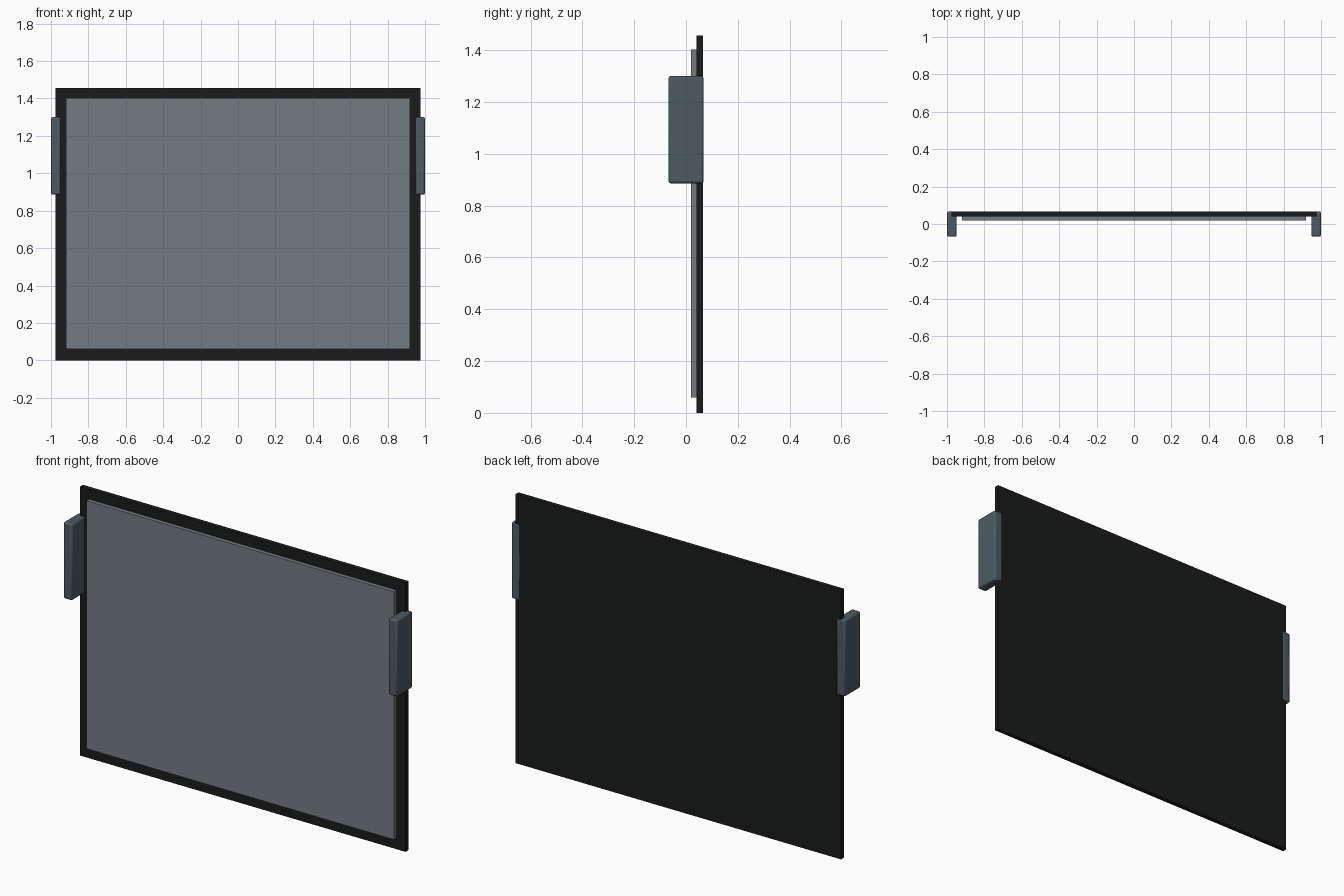
import bpy

if "Cube" in bpy.data.objects:
    bpy.data.objects.remove(bpy.data.objects["Cube"])


def material(name, rgb):
    mat = bpy.data.materials.new(name)
    mat.diffuse_color = (*rgb, 1)
    mat.use_nodes = True
    mat.node_tree.nodes["Principled BSDF"].inputs["Base Color"].default_value = mat.diffuse_color
    return mat


def box(name, lo, hi, mat, bevel=0):
    center = [(a + b) / 2 for a, b in zip(lo, hi)]
    bpy.ops.mesh.primitive_cube_add(size=1, location=center)
    obj = bpy.context.object
    obj.name = name
    obj.scale = [b - a for a, b in zip(lo, hi)]
    bpy.ops.object.transform_apply(location=False, rotation=False, scale=True)
    obj.data.materials.append(mat)
    if bevel:
        mod = obj.modifiers.new("Rounded edges", "BEVEL")
        mod.width = bevel
        mod.segments = 2
        bpy.ops.object.shade_smooth_by_angle()
    return obj


black = material("black_frame", (0.01, 0.012, 0.012))
grey = material("grey_panel", (0.17, 0.2, 0.22))
slate = material("slate_clip", (0.075, 0.105, 0.12))

# Backing plate whose border shows as the frame
box("backing_frame", (-0.975, 0.041, 0), (0.975, 0.066, 1.457), black)

# Raised front panel
box("front_panel", (-0.92, 0.019, 0.06), (0.92, 0.041, 1.403), grey)

# Side clips gripping the left and right edges
for side, label in ((-1, "left"), (1, "right")):
    x = sorted((side * 0.948, side * 1.0))
    box(label + "_clip", (x[0], -0.068, 0.886), (x[1], 0.068, 1.3), slate, 0.009)
